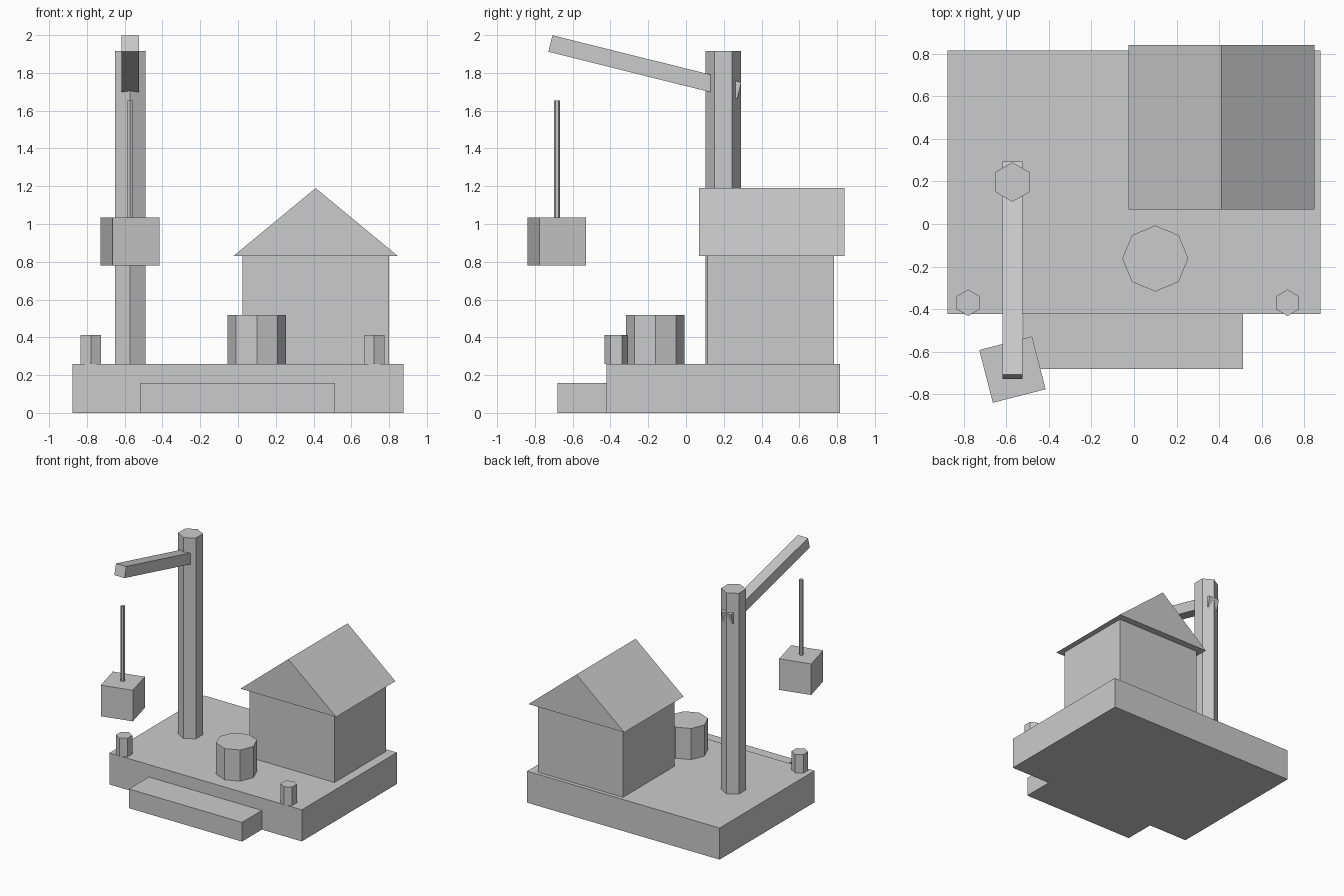
import bpy, bmesh
from math import radians
from mathutils import Matrix

if "Cube" in bpy.data.objects:
    bpy.data.objects.remove(bpy.data.objects["Cube"])


def box(name, size, centre, rot=(0, 0, 0)):
    bm = bmesh.new()
    bmesh.ops.create_cube(bm, size=1.0, matrix=Matrix.Diagonal((*size, 1)))
    return finish(name, bm, centre, rot)


def span_box(name, x, y, z):
    """Box from its (min, max) extents on each axis."""
    spans = (x, y, z)
    return box(name, [b - a for a, b in spans], [(a + b) / 2 for a, b in spans])


def post(name, sides, radius, x, y, z0, z1):
    """Upright prism with a corner pointing along y."""
    bm = bmesh.new()
    bmesh.ops.create_cone(bm, cap_ends=True, segments=sides, radius1=radius,
                          radius2=radius, depth=z1 - z0)
    return finish(name, bm, (x, y, (z0 + z1) / 2))


def finish(name, bm, location=(0, 0, 0), rot=(0, 0, 0)):
    bmesh.ops.recalc_face_normals(bm, faces=bm.faces)
    mesh = bpy.data.meshes.new(name)
    bm.to_mesh(mesh)
    bm.free()
    obj = bpy.data.objects.new(name, mesh)
    obj.location = location
    obj.rotation_euler = rot
    bpy.context.collection.objects.link(obj)
    return obj


def gable(name, profile, y0, y1):
    """Extrude an x-z profile along y."""
    bm = bmesh.new()
    face = bm.faces.new([bm.verts.new((x, y0, z)) for x, z in profile])
    ext = bmesh.ops.extrude_face_region(bm, geom=[face], use_keep_orig=True)
    moved = [v for v in ext["geom"] if isinstance(v, bmesh.types.BMVert)]
    bmesh.ops.translate(bm, verts=moved, vec=(0, y1 - y0, 0))
    return finish(name, bm)


DECK = 0.26

# Quay platform and lower landing step
span_box("quay", (-0.877, 0.877), (-0.422, 0.815), (0, DECK))
span_box("landing_step", (-0.518, 0.513), (-0.681, -0.422), (0, 0.158))

# Shed with overhanging roof
span_box("shed_walls", (0.025, 0.80), (0.114, 0.784), (DECK, 0.83))
gable("shed_roof", [(-0.025, 0.83), (0.847, 0.83), (0.411, 1.19)], 0.068, 0.84)

# Barrel and mooring bollards
post("barrel", 8, 0.155, 0.10, -0.162, DECK, 0.517)
for side, x in (("left", -0.779), ("right", 0.721)):
    post(f"bollard_{side}", 6, 0.062, x, -0.37, DECK, 0.413)

# Crane: mast, raised boom, rope and hanging crate
CX = -0.571
post("crane_mast", 6, 0.093, CX, 0.197, DECK, 1.915)
box("crane_boom", (0.093, 1.03, 0.09), (CX, -0.218, 1.831), (radians(-14), 0, 0))
post("crane_rope", 6, 0.016, CX, -0.684, 1.0, 1.655)
box("crate", (0.256, 0.256, 0.256), (CX, -0.684, 0.907), (0, 0, radians(14.4)))
